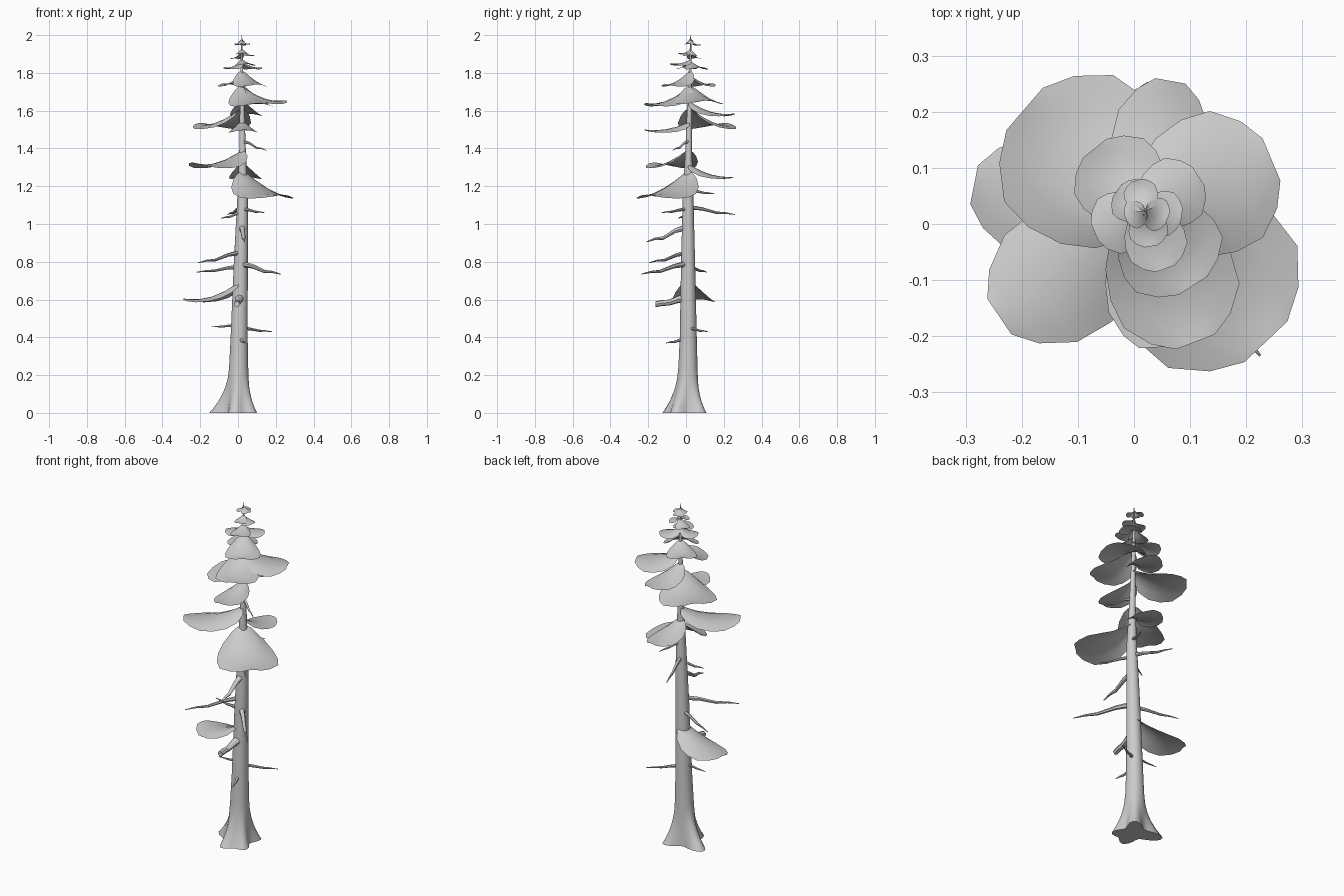
import bpy
import math
from mathutils import Vector

cube = bpy.data.objects.get("Cube")
if cube:
    bpy.data.objects.remove(cube, do_unlink=True)

GREY = (0.6, 0.6, 0.6, 1.0)
grey = bpy.data.materials.new("plain_grey")
grey.use_nodes = True
grey.diffuse_color = GREY
grey.node_tree.nodes["Principled BSDF"].inputs["Base Color"].default_value = GREY


def make(name, verts, faces, angle=50):
    mesh = bpy.data.meshes.new(name)
    mesh.from_pydata(verts, [], faces)
    mesh.materials.append(grey)
    obj = bpy.data.objects.new(name, mesh)
    bpy.context.collection.objects.link(obj)
    bpy.ops.object.select_all(action='DESELECT')
    obj.select_set(True)
    bpy.context.view_layer.objects.active = obj
    bpy.ops.object.shade_smooth_by_angle(angle=math.radians(angle))
    return obj


def loft(name, rings):
    """Skin a stack of equal rings and close both ends."""
    n = len(rings[0])
    verts = [v for ring in rings for v in ring]
    faces = []
    for i in range(len(rings) - 1):
        for j in range(n):
            k = (j + 1) % n
            faces.append((i * n + j, i * n + k, (i + 1) * n + k, (i + 1) * n + j))
    faces.append(tuple(reversed(range(n))))
    faces.append(tuple(range(len(verts) - n, len(verts))))
    return make(name, verts, faces)


def interp(table, t):
    for (a, *p), (b, *q) in zip(table, table[1:]):
        if t <= b:
            f = max(0, (t - a) / (b - a))
            return [u + (v - u) * f for u, v in zip(p, q)]
    return table[-1][1:]


# Trunk: height, axis x, axis y, radius
TRUNK = [(0, 0, 0.005, 0.06), (0.2, 0.003, 0.01, 0.052), (0.4, 0.006, 0.012, 0.045),
         (0.8, 0.015, 0.011, 0.037), (1.15, 0.025, 0.011, 0.028),
         (1.4, 0.024, 0.014, 0.017), (1.8, 0.02, 0.022, 0.008), (2, 0.02, 0.025, 0.002)]
# Root lobes: direction in degrees, reach
ROOTS = [(162, 0.097), (50, 0.063), (-40, 0.06), (-100, 0.068)]


def trunk_ring(z, sides=32):
    x, y, r = interp(TRUNK, z)
    flare = max(0, 1 - z / 0.26) ** 2.4
    ring = []
    for j in range(sides):
        a = 2 * math.pi * j / sides
        lobe = sum(reach * max(0, math.cos(a - math.radians(d))) ** 9 for d, reach in ROOTS)
        rad = r + flare * (lobe + 0.004)
        ring.append((x + rad * math.cos(a), y + rad * math.sin(a), z))
    return ring


HEIGHTS = [0, 0.03, 0.06, 0.09, 0.13, 0.18, 0.24] + [row[0] for row in TRUNK[2:]]
loft("trunk", [trunk_ring(z) for z in HEIGHTS])

# Foliage fans: tip x, y, z, height at trunk, width, upward curl of the tip
FANS = [(-0.285, 0.07, 0.605, 0.7, 0.22, 0.015), (-0.24, -0.165, 1.325, 1.39, 0.24, 0.025),
        (0.235, -0.21, 1.155, 1.28, 0.33, 0.005), (0.05, 0.25, 1.25, 1.32, 0.17, 0.005),
        (-0.195, 0.205, 1.535, 1.61, 0.31, 0.02), (0.035, -0.22, 1.5, 1.54, 0.16, 0.01),
        (0.245, 0.115, 1.655, 1.73, 0.255, 0.01), (0.065, 0.255, 1.585, 1.65, 0.17, 0.01),
        (0.11, -0.21, 1.64, 1.73, 0.23, 0.01), (0.105, -0.11, 1.74, 1.81, 0.19, 0.005),
        (-0.07, 0.135, 1.745, 1.785, 0.165, 0.01), (0.115, 0.085, 1.83, 1.86, 0.125, 0.005),
        (-0.07, -0.015, 1.83, 1.86, 0.11, 0.005), (0.055, -0.08, 1.85, 1.87, 0.11, 0.005),
        (0.085, 0.015, 1.895, 1.92, 0.08, 0.004), (-0.03, 0.06, 1.88, 1.91, 0.08, 0.004),
        (0.03, -0.04, 1.905, 1.925, 0.07, 0.004), (0.005, 0.078, 1.95, 1.975, 0.06, 0.004),
        (0.06, 0.01, 1.955, 1.975, 0.06, 0.004), (-0.015, 0.01, 1.955, 1.98, 0.05, 0.004)]
# Outline: fraction of length, fraction of half width
OUTLINE = [(0, 0.4), (0.1, 0.68), (0.28, 0.9), (0.5, 1), (0.72, 0.96), (0.9, 0.66), (1, 0.32)]


def fan(name, tx, ty, tz, z0, width, curl):
    """A rounded sheet that arches across, sweeps down and lifts at the tip."""
    bx, by, _ = interp(TRUNK, z0)
    base = Vector((bx, by, z0))
    out = Vector((tx - bx, ty - by, 0))
    side = Vector((-out.y, out.x, 0)).normalized()
    across = 6
    verts, faces = [], []
    for u, w in OUTLINE:
        sweep = (z0 - tz + curl) * (1 - (1 - u) ** 2.2) - curl * u ** 3
        for j in range(across + 1):
            v = 2 * j / across - 1
            half = w * width / 2
            p = base + out * u + side * (v * half)
            p.z -= sweep + half * v * v * (0.14 + 0.5 * (1 - u) ** 2.5)
            verts.append(p)
    n = across + 1
    for i in range(len(OUTLINE) - 1):
        for j in range(across):
            a = i * n + j
            faces.append((a, a + n, a + n + 1, a + 1))
    make(name, verts, faces)


for i, row in enumerate(FANS):
    fan(f"foliage_fan_{i + 1}", *row)

# Bare branches: tip x, y, z, height at trunk, thickness
BRANCHES = [(-0.14, 0.02, 0.455, 0.465, 0.007), (0.18, 0.115, 0.43, 0.45, 0.008),
            (0.04, -0.105, 0.37, 0.395, 0.009), (-0.005, -0.16, 0.575, 0.61, 0.02),
            (0.225, -0.235, 0.735, 0.79, 0.012), (-0.22, 0.11, 0.745, 0.775, 0.009),
            (-0.21, -0.195, 0.795, 0.85, 0.01), (0.035, -0.21, 0.905, 0.985, 0.013),
            (0.14, -0.13, 1.06, 1.08, 0.008), (-0.055, 0.26, 1.05, 1.09, 0.009),
            (-0.09, -0.04, 1.03, 1.06, 0.008), (0.07, 0.15, 1.16, 1.18, 0.008),
            (0.15, -0.07, 1.39, 1.44, 0.007)]
# Along a branch: fraction of length, fraction of fall, relative radius
TAPER = [(0, 0, 1.4), (0.3, 0.25, 1), (0.6, 0.75, 0.75), (0.8, 0.8, 0.5), (1, 1, 0.2)]


def branch(name, tx, ty, tz, z0, thick):
    bx, by, _ = interp(TRUNK, z0)
    out = Vector((tx - bx, ty - by, 0))
    side = Vector((-out.y, out.x, 0)).normalized()
    blunt = thick > 0.018
    rings = []
    for u, fall, r in TAPER:
        c = Vector((bx, by, z0 + (tz - z0) * fall)) + out * u
        r = thick * (max(r, 0.8) if blunt else r)
        ring = []
        for j in range(7):
            a = 2 * math.pi * j / 7
            ring.append(c + side * (r * math.cos(a)) + Vector((0, 0, r * math.sin(a))))
        rings.append(ring)
    loft(name, rings)


for i, row in enumerate(BRANCHES):
    branch(f"bare_branch_{i + 1}", *row)
